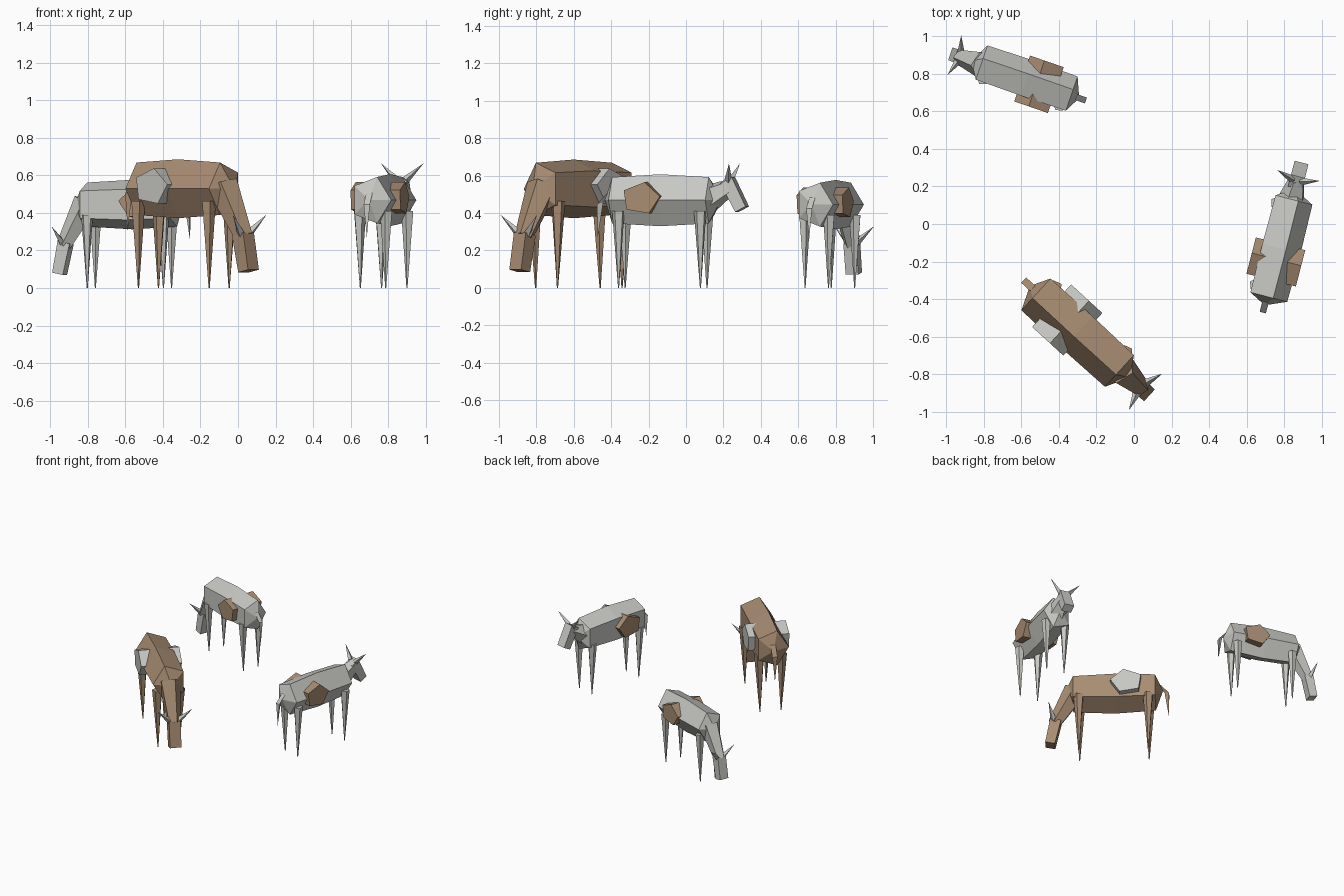
import bpy, bmesh, math
from mathutils import Vector, Matrix

if "Cube" in bpy.data.objects:
    bpy.data.objects.remove(bpy.data.objects["Cube"])


def material(name, rgb):
    m = bpy.data.materials.new(name)
    m.diffuse_color = (*rgb, 1)
    m.use_nodes = True
    m.node_tree.nodes["Principled BSDF"].inputs["Base Color"].default_value = m.diffuse_color
    return m


GREY = material("light_grey", (0.57, 0.57, 0.54))
BROWN = material("brown", (0.39, 0.265, 0.17))


def finish(name, bm, mat, frame):
    bmesh.ops.recalc_face_normals(bm, faces=bm.faces)
    me = bpy.data.meshes.new(name)
    bm.to_mesh(me)
    bm.free()
    me.materials.append(mat)
    ob = bpy.data.objects.new(name, me)
    ob.matrix_world = frame
    bpy.context.collection.objects.link(ob)


def loft(name, rings, mat, frame):
    """Skin equal-length rings; a one-point ring makes a tip."""
    bm = bmesh.new()
    loops = [[bm.verts.new(p) for p in r] for r in rings]
    for a, b in zip(loops, loops[1:]):
        n = max(len(a), len(b))
        for i in range(n):
            j = (i + 1) % n
            if len(a) == 1:
                bm.faces.new((a[0], b[i], b[j]))
            elif len(b) == 1:
                bm.faces.new((a[i], a[j], b[0]))
            else:
                bm.faces.new((a[i], a[j], b[j], b[i]))
    for end in (loops[0], loops[-1]):
        if len(end) > 2:
            bm.faces.new(end)
    finish(name, bm, mat, frame)


def spike(name, base, tip, r0, r1, sides, mat, frame):
    """Tapered rod between two points."""
    base, tip = Vector(base), Vector(tip)
    rot = (tip - base).to_track_quat('Z', 'Y')

    def ring(c, r):
        return [c + rot @ Vector((r * math.cos(2 * math.pi * i / sides),
                                  r * math.sin(2 * math.pi * i / sides), 0))
                for i in range(sides)]
    loft(name, [ring(base, r0), ring(tip, r1) if r1 else [tip]], mat, frame)


def body_ring(x, rw, rz, cz=0.468):
    """Pentagon across the body, one corner pointing to the animal's right."""
    return [(x, -rw * math.cos(2 * math.pi * i / 5),
             cz + rz * math.sin(2 * math.pi * i / 5)) for i in range(5)]


def cow(tag, place, heading, scale, coat, spot, grazing):
    frame = (Matrix.Translation((*place, 0)) @ Matrix.Rotation(math.radians(heading), 4, 'Z')
             @ Matrix.Scale(scale, 4))
    # body with pointed chest and rump
    loft(tag + "_body", [[(-0.315, 0, 0.47)], body_ring(-0.267, 0.112, 0.130),
                         body_ring(0, 0.116, 0.146), body_ring(0.267, 0.112, 0.130),
                         [(0.325, 0, 0.47)]], coat, frame)

    # neck, head and horns depend on the pose
    if grazing:
        neck = ((0.255, 0, 0.48), (0.39, 0, 0.24))
        top, nose = Vector((0.382, 0, 0.255)), Vector((0.418, 0, 0.08))
        horn, tip = (0.395, 0.025, 0.255), (0.425, 0.117, 0.345)
    else:
        neck = ((0.26, 0, 0.48), (0.375, 0, 0.54))
        top, nose = Vector((0.362, 0, 0.575)), Vector((0.442, 0, 0.42))
        horn, tip = (0.372, 0.025, 0.575), (0.40, 0.118, 0.665)
    spike(tag + "_neck", *neck, 0.078, 0.045, 5, coat, frame)

    axis = (nose - top).normalized()
    across = Vector((0, 1, 0)).cross(axis)

    def square(c, w, d):
        return [c + Vector((0, sy * w, 0)) + across * sd * d
                for sy, sd in ((-1, -1), (1, -1), (1, 1), (-1, 1))]
    loft(tag + "_head", [square(top, 0.038, 0.036), square(nose, 0.038, 0.032)], coat, frame)

    # paired parts
    for side, s in (("left", 1), ("right", -1)):
        spike(f"{tag}_{side}_horn", (horn[0], s * horn[1], horn[2]),
              (tip[0], s * tip[1], tip[2]), 0.021, 0, 4, GREY, frame)
        for end, x in (("front", 0.23), ("rear", -0.222)):
            spike(f"{tag}_{side}_{end}_leg", (x, s * 0.074, 0.41), (x, s * 0.07, 0.0),
                  0.035, 0.003, 5, coat, frame)
        # five-sided coat patch standing proud of the flank
        angles = [2 * math.pi * i / 5 + 0.12 for i in range(5)]
        loft(f"{tag}_{side}_patch",
             [[(-0.083 + 0.107 * math.cos(a), s * y, 0.478 + 0.088 * math.sin(a))
               for a in angles] for y in (0.06, 0.136)], spot, frame)

    # tail
    root, bend, end = (-0.29, 0, 0.51), (-0.345, 0, 0.45), (-0.355, 0, 0.27)
    loft(tag + "_tail", [[(c[0] + r * math.cos(a), r * math.sin(a), c[2] + r * 0.4 * math.cos(a))
                          for a in (0, 2.094, 4.189)]
                         for c, r in ((root, 0.02), (bend, 0.02))] + [[end]], coat, frame)


cow("brown_cow", (-0.292, -0.57), -42.5, 1.13, BROWN, GREY, True)
cow("small_grey_cow", (-0.575, 0.768), 161, 0.95, GREY, BROWN, True)
cow("standing_grey_cow", (0.775, -0.128), 75.5, 1.0, GREY, BROWN, False)
